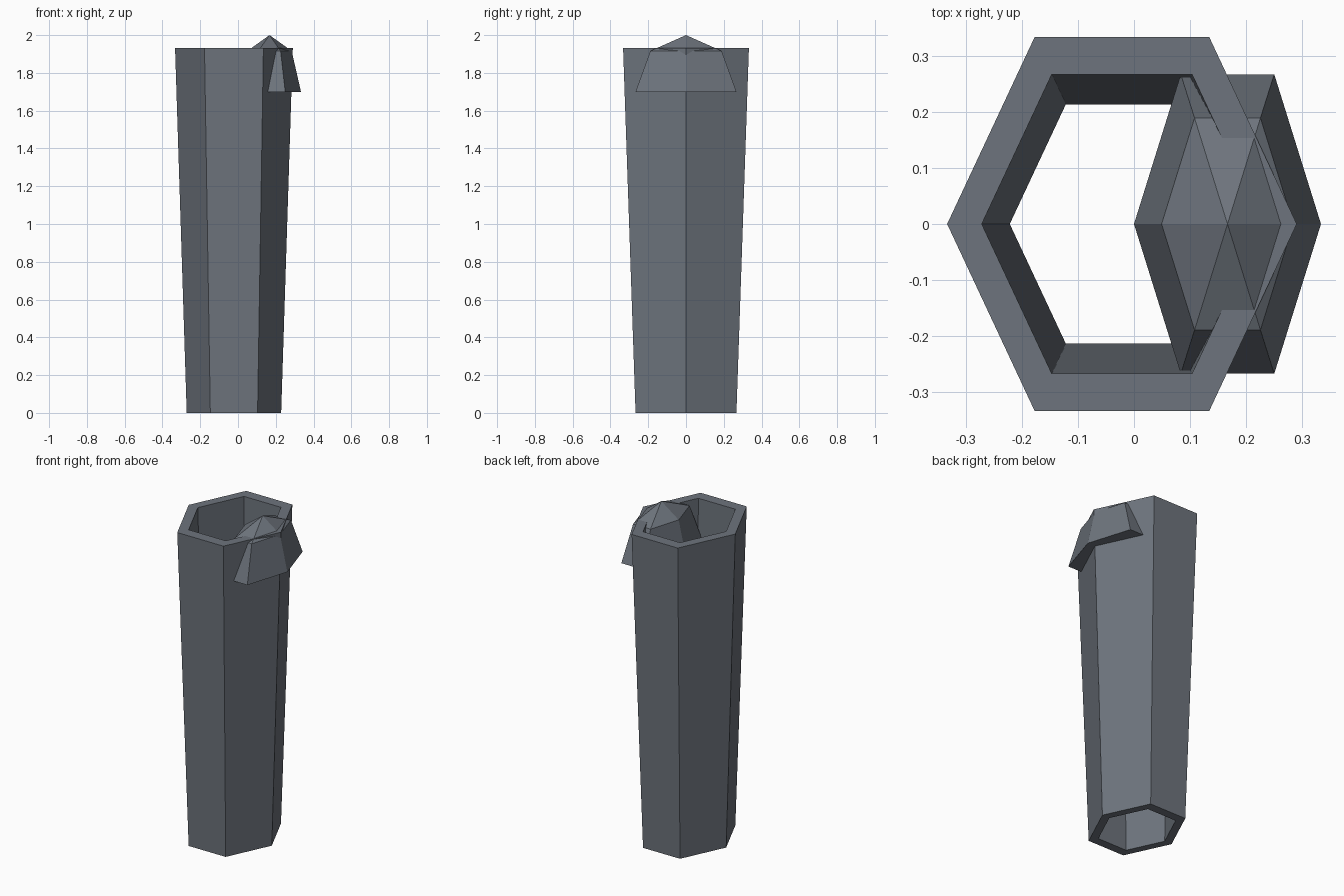
import bpy, bmesh

if "Cube" in bpy.data.objects:
    bpy.data.objects.remove(bpy.data.objects["Cube"])

stone = bpy.data.materials.new("slate grey")
stone.diffuse_color = (0.155, 0.175, 0.205, 1)
stone.use_nodes = True
stone.node_tree.nodes["Principled BSDF"].inputs["Base Color"].default_value = stone.diffuse_color


def hex_ring(bm, cx, rx, ry, z):
    """Six-sided ring with points on the x axis; ry is the flat-side half width."""
    shape = [(1, 0), (.5, 1), (-.5, 1), (-1, 0), (-.5, -1), (.5, -1)]
    return [bm.verts.new((cx + x * rx, y * ry, z)) for x, y in shape]


def bridge(bm, a, b):
    for i in range(6):
        j = (i + 1) % 6
        bm.faces.new((a[i], a[j], b[j], b[i]))


def finish(bm, name):
    bmesh.ops.recalc_face_normals(bm, faces=bm.faces[:])
    mesh = bpy.data.meshes.new(name)
    bm.to_mesh(mesh)
    bm.free()
    mesh.materials.append(stone)
    bpy.context.collection.objects.link(bpy.data.objects.new(name, mesh))


# Tapered hollow tube, open at both ends
bm = bmesh.new()
cx = -0.0215
rings = [hex_ring(bm, cx, *r) for r in (
    (0.25, 0.267, 0), (0.3117, 0.333, 1.932),
    (0.25, 0.267, 1.932), (0.20, 0.2135, 0))]
for i in range(4):
    bridge(bm, rings[i], rings[(i + 1) % 4])
finish(bm, "tapered_tube")

# Faceted cap sitting over one corner of the rim
bm = bmesh.new()
cx = 0.1667
low = hex_ring(bm, cx, 0.1667, 0.267, 1.70)
mid = hex_ring(bm, cx, 0.1175, 0.189, 1.916)
tip = bm.verts.new((cx, 0, 2.0))
bm.faces.new(low)
bridge(bm, low, mid)
for i in range(6):
    bm.faces.new((mid[i], mid[(i + 1) % 6], tip))
finish(bm, "rim_cap")
